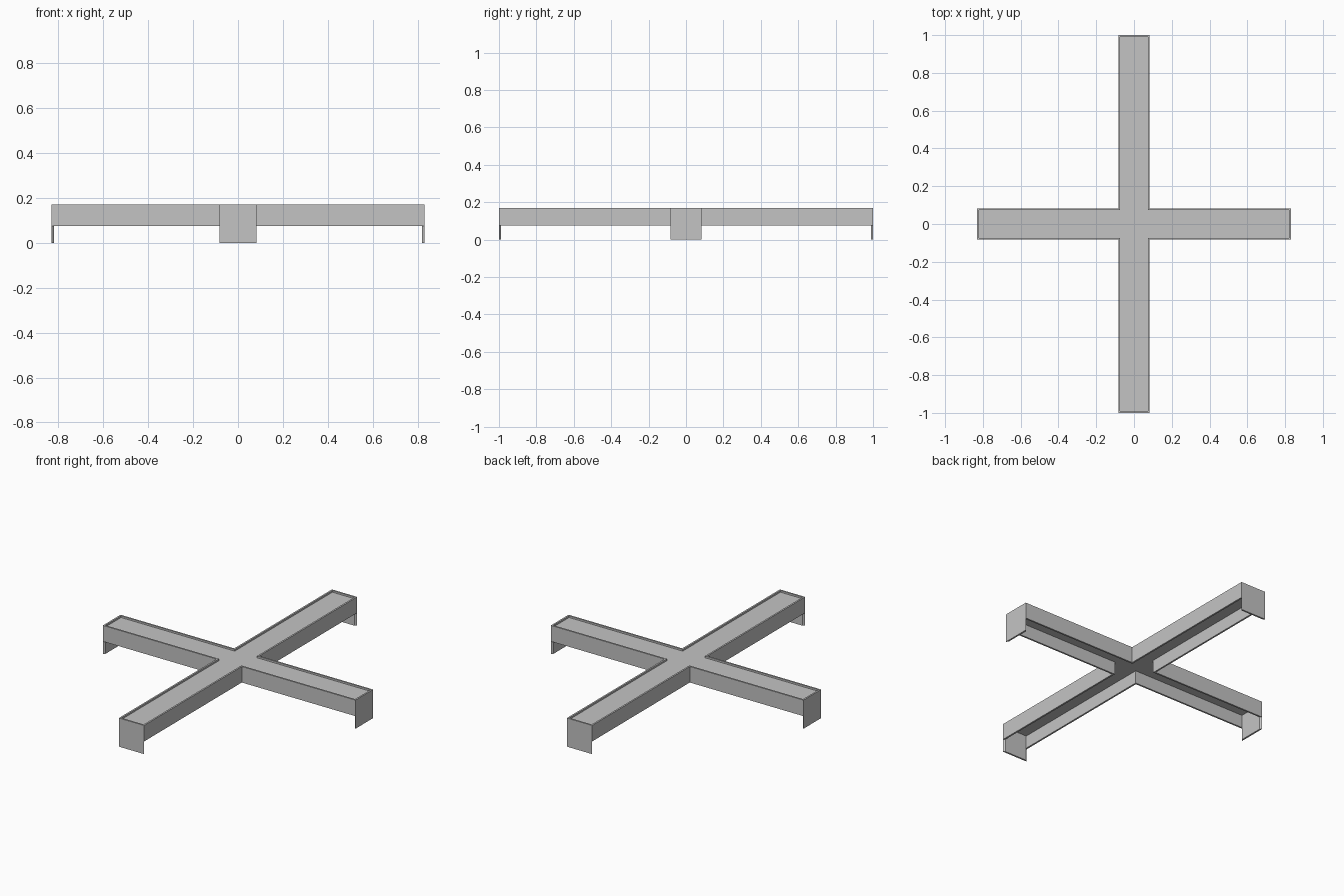
import bpy, bmesh

cube = bpy.data.objects.get("Cube")
if cube:
    bpy.data.objects.remove(cube)

HALF = 0.083            # half width of every arm
REACH_X, REACH_Y = 0.83, 1.0
WALL = 0.01             # sheet thickness
RIM, UNDER = 0.17, 0.075  # top and bottom of the side walls
DECK_TOP, DECK_BOTTOM = 0.16, 0.15

grey = bpy.data.materials.new("plain grey")
grey.use_nodes = True
colour = (0.55, 0.55, 0.55, 1)
grey.diffuse_color = colour
grey.node_tree.nodes["Principled BSDF"].inputs["Base Color"].default_value = colour


def cross(inset):
    """Counter-clockwise plus-shaped outline, shrunk by inset."""
    h, x, y = HALF - inset, REACH_X - inset, REACH_Y - inset
    half = [(x, -h), (x, h), (h, h), (h, y), (-h, y), (-h, h)]
    return half + [(-px, -py) for px, py in half]


def finish(bm, name):
    bmesh.ops.recalc_face_normals(bm, faces=bm.faces)
    mesh = bpy.data.meshes.new(name)
    bm.to_mesh(mesh)
    bm.free()
    mesh.materials.append(grey)
    obj = bpy.data.objects.new(name, mesh)
    bpy.context.collection.objects.link(obj)


def extrude(bm, faces, dz):
    result = bmesh.ops.extrude_face_region(bm, geom=faces)["geom"]
    verts = [g for g in result if isinstance(g, bmesh.types.BMVert)]
    bmesh.ops.translate(bm, verts=verts, vec=(0, 0, dz))


# Thin wall running round the whole cross
bm = bmesh.new()
outer, inner = ([bm.verts.new((x, y, UNDER)) for x, y in cross(i)] for i in (0, WALL))
ring = []
for i in range(len(outer)):
    j = (i + 1) % len(outer)
    ring.append(bm.faces.new((outer[i], outer[j], inner[j], inner[i])))
ends = ring[::3]
sides = [f for f in ring if f not in ends]
top = bmesh.ops.extrude_face_region(bm, geom=ring, use_keep_orig=True)["geom"]
bmesh.ops.translate(bm, vec=(0, 0, RIM - UNDER),
                    verts=[g for g in top if isinstance(g, bmesh.types.BMVert)])

# Feet: the four end walls carried down to the ground
extrude(bm, ends, -UNDER)
bmesh.ops.dissolve_limit(bm, angle_limit=0.01, verts=bm.verts, edges=bm.edges)
finish(bm, "wall_and_feet")

# Deck panel set just below the rim
bm = bmesh.new()
deck = bm.faces.new([bm.verts.new((x, y, DECK_BOTTOM)) for x, y in cross(WALL)])
top = bmesh.ops.extrude_face_region(bm, geom=[deck], use_keep_orig=True)["geom"]
bmesh.ops.translate(bm, vec=(0, 0, DECK_TOP - DECK_BOTTOM),
                    verts=[g for g in top if isinstance(g, bmesh.types.BMVert)])
finish(bm, "deck_panel")
